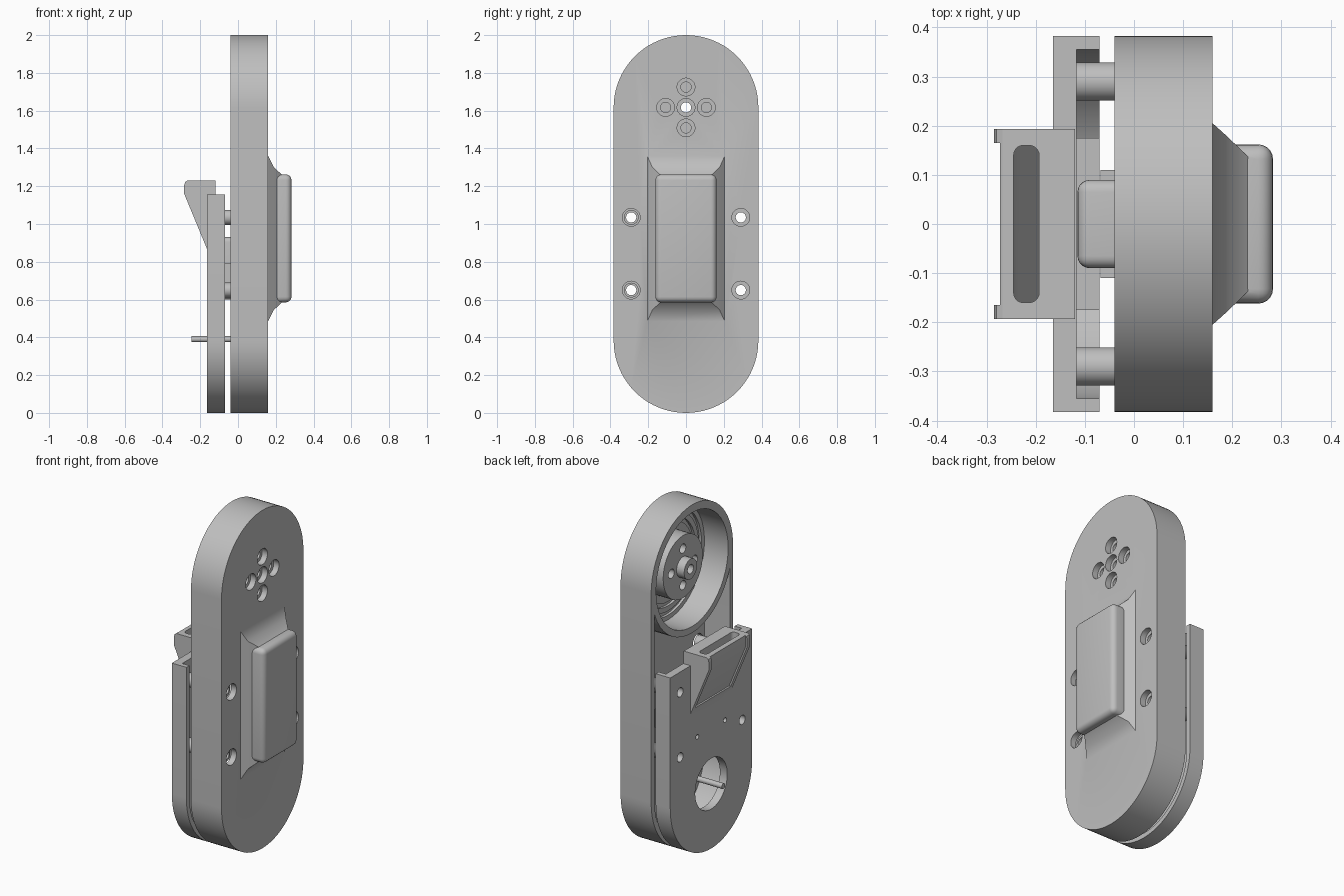
import bpy, bmesh, math

if "Cube" in bpy.data.objects:
    bpy.data.objects.remove(bpy.data.objects["Cube"])

grey = bpy.data.materials.new("plain_grey")
grey.use_nodes = True
grey.diffuse_color = (0.52, 0.52, 0.52, 1)
grey.node_tree.nodes["Principled BSDF"].inputs["Base Color"].default_value = (0.52, 0.52, 0.52, 1)

R, LOW, HIGH = 0.383, 0.383, 1.617      # end radius and end centres
BACK, FACE = -0.04, 0.16                # housing faces along x


def finish(name, bm):
    bmesh.ops.recalc_face_normals(bm, faces=bm.faces)
    mesh = bpy.data.meshes.new(name)
    bm.to_mesh(mesh)
    bm.free()
    mesh.materials.append(grey)
    obj = bpy.data.objects.new(name, mesh)
    bpy.context.collection.objects.link(obj)
    return obj


def loft(name, loops):
    """Closed solid through matching loops of points."""
    bm = bmesh.new()
    rings = [[bm.verts.new(p) for p in loop] for loop in loops]
    n = len(rings[0])
    for a, b in zip(rings, rings[1:]):
        for i in range(n):
            j = (i + 1) % n
            bm.faces.new((a[i], a[j], b[j], b[i]))
    bm.faces.new(rings[0])
    bm.faces.new(rings[-1])
    return finish(name, bm)


def slab(name, outline, x0, x1):
    """Extrude a (y, z) outline along x."""
    return loft(name, [[(x, y, z) for y, z in outline] for x in (x0, x1)])


def wedge(name, outline, y0, y1):
    """Extrude an (x, z) outline along y."""
    return loft(name, [[(x, y, z) for x, z in outline] for y in (y0, y1)])


def arc(r, z, start, end, n):
    return [(r * math.cos(math.radians(start + (end - start) * i / n)),
             z + r * math.sin(math.radians(start + (end - start) * i / n))) for i in range(n + 1)]


def stadium(r):
    return arc(r, HIGH, 0, 180, 40) + arc(r, LOW, 180, 360, 40)


def tongue(r, top):
    return arc(r, LOW, 180, 360, 40) + [(r, top), (-r, top)]


def rod(name, r, y, z, x0, x1):
    ring = arc(r, z, 0, 360, 48)[:-1]
    return slab(name, [(y + a, b) for a, b in ring], x0, x1)


def block(name, x0, x1, hy, z0, z1, round_by=0):
    obj = slab(name, [(-hy, z0), (hy, z0), (hy, z1), (-hy, z1)], x0, x1)
    if round_by:
        bm = bmesh.new()
        bm.from_mesh(obj.data)
        bmesh.ops.bevel(bm, geom=bm.edges[:], offset=round_by, segments=5, profile=0.5, affect='EDGES')
        bm.to_mesh(obj.data)
        bm.free()
    return obj


def combine(obj, other, mode):
    mod = obj.modifiers.new("combine", 'BOOLEAN')
    mod.operation, mod.solver, mod.object = mode, 'EXACT', other
    bpy.ops.object.select_all(action='DESELECT')
    bpy.context.view_layer.objects.active = obj
    obj.select_set(True)
    bpy.ops.object.modifier_apply(modifier=mod.name)
    bpy.data.objects.remove(other)


def cut(obj, other):
    combine(obj, other, 'DIFFERENCE')


def add(obj, other):
    combine(obj, other, 'UNION')


screws = [(y, z) for y in (-0.29, 0.29) for z in (1.035, 0.65)]

# Housing: hollow lower bay and round upper well separated by a curved wall
housing = slab("housing", stadium(R), BACK, FACE)
bay = slab("bay_cutter", stadium(0.352), BACK - 0.05, 0.125)
cut(bay, rod("well_wall_cutter", 0.375, 0, HIGH, -0.2, 0.3))
cut(bay, block("upper_cutter", -0.2, 0.3, 0.6, HIGH - 0.1, 2.2))
cut(housing, bay)
cut(housing, rod("well_cutter", 0.337, 0, HIGH, BACK - 0.05, 0.115))

# Ring grooves in the well floor
for outer, inner in ((0.31, 0.285), (0.255, 0.23)):
    groove = rod("groove_cutter", outer, 0, HIGH, 0.09, 0.13)
    cut(groove, rod("groove_core", inner, 0, HIGH, 0.0, 0.2))
    cut(housing, groove)

# Hub with its central bearing boss
add(housing, rod("hub_disc", 0.185, 0, HIGH, 0.02, 0.14))
add(housing, rod("hub_boss", 0.06, 0, HIGH, -0.03, 0.14))

# Flared pod on the face
sections = ((0.15, 0.205, 0.485, 1.36), (0.16, 0.205, 0.485, 1.36),
            (0.19, 0.178, 0.545, 1.30), (0.25, 0.12, 0.60, 1.245))
flare = loft("flare", [[(x, -h, a), (x, h, a), (x, h, b), (x, -h, b)] for x, h, a, b in sections])
add(housing, flare)
add(housing, block("pod", 0.13, 0.283, 0.162, 0.585, 1.262, 0.03))

# Screw posts, then countersunk holes through them
for y, z in screws:
    add(housing, rod("post", 0.039, y, z, -0.117, 0.14))
for y, z in screws + [(0, HIGH)]:
    cut(housing, rod("hole_cutter", 0.027, y, z, -0.2, 0.3))
    cut(housing, rod("counterbore_cutter", 0.047, y, z, 0.125, 0.3))
for y, z in ((0.108, 0), (-0.108, 0), (0, 0.108), (0, -0.108)):
    cut(housing, rod("blind_cutter", 0.027, y, HIGH + z, 0.085, 0.3))
    cut(housing, rod("counterbore_cutter", 0.047, y, HIGH + z, 0.125, 0.3))
    cut(housing, rod("hub_hole_cutter", 0.027, y, HIGH + z, -0.1, 0.07))

# Cover: tray with a rim and an open top
cover = slab("cover", tongue(R, 1.155), -0.165, -0.07)
cut(cover, slab("tray_cutter", tongue(0.355, 1.3), -0.117, 0.0))
hood = wedge("hood", [(-0.12, 1.23), (-0.268, 1.23), (-0.28, 1.222), (-0.285, 1.205), (-0.285, 1.16),
                      (-0.165, 0.87), (-0.165, 0.83), (-0.12, 0.83)], -0.193, 0.193)
cut(hood, wedge("hood_face_cutter", [(-0.32, 1.3), (-0.273, 1.3), (-0.273, 1.155), (-0.167, 0.9),
                                     (-0.32, 0.9)], -0.165, 0.165))
slot = wedge("slot_cutter", [(-0.245, 1.3), (-0.193, 1.3), (-0.193, 1.0), (-0.245, 1.13)], -0.16, 0.16)
bm = bmesh.new()
bm.from_mesh(slot.data)
corners = [e for e in bm.edges if abs(e.verts[0].co.z - e.verts[1].co.z) > 0.14]
bmesh.ops.bevel(bm, geom=corners, offset=0.02, segments=5, profile=0.5, affect='EDGES')
bm.to_mesh(slot.data)
bm.free()
cut(hood, slot)
add(cover, hood)
for y, z in screws:
    cut(cover, rod("cover_hole_cutter", 0.027, y, z, -0.2, 0))
for y in (-0.13, 0.13):
    cut(cover, rod("small_hole_cutter", 0.014, y, 0.71, -0.2, 0))
cut(cover, rod("window_cutter", 0.15, 0, LOW, -0.2, 0))

# Inner mechanism between housing and cover
shaft = rod("shaft", 0.016, 0, 0.39, -0.245, 0.13)
shaft_collar = rod("shaft_collar", 0.045, 0, 0.39, 0.06, 0.13)
motor_block = block("motor_block", -0.115, 0.13, 0.09, 0.6, 0.93, 0.025)
motor_bracket = block("motor_bracket", -0.068, 0.13, 0.11, 0.68, 0.79)
bracket_pad = block("bracket_pad", -0.118, -0.07, 0.175, 0.76, 0.86)

for obj in (housing, cover, shaft, shaft_collar, motor_block, motor_bracket, bracket_pad):
    bpy.ops.object.select_all(action='DESELECT')
    bpy.context.view_layer.objects.active = obj
    obj.select_set(True)
    bpy.ops.object.shade_smooth_by_angle(angle=math.radians(30))
